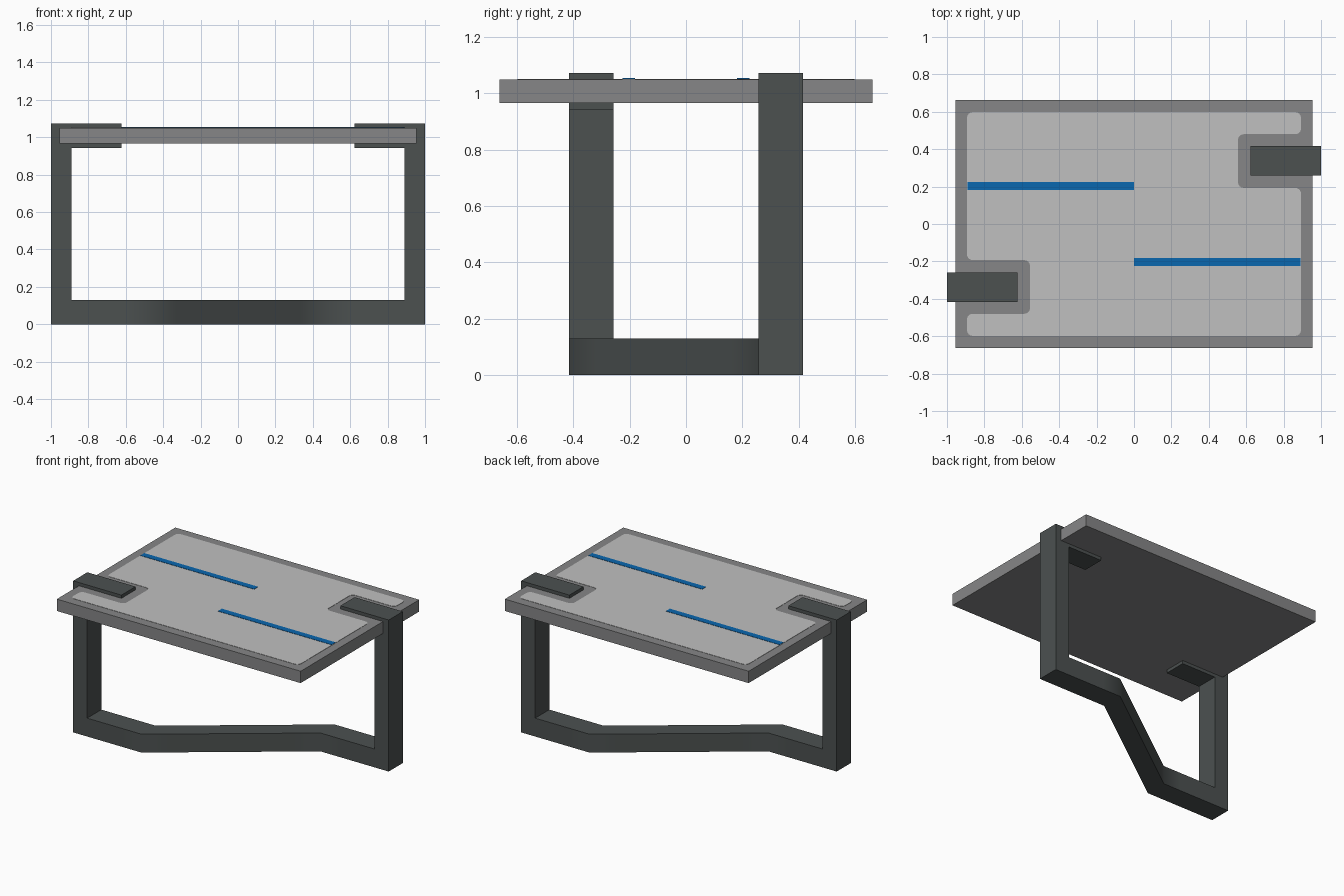
import bpy, bmesh

if "Cube" in bpy.data.objects:
    bpy.data.objects.remove(bpy.data.objects["Cube"])


def material(name, r, g, b):
    m = bpy.data.materials.new(name)
    m.diffuse_color = (r, g, b, 1)
    m.use_nodes = True
    m.node_tree.nodes["Principled BSDF"].inputs["Base Color"].default_value = m.diffuse_color
    return m


FRAME = material("dark grey metal", 0.072, 0.082, 0.081)
RIM = material("mid grey rim", 0.238, 0.240, 0.242)
PANEL = material("light grey panel", 0.527, 0.527, 0.527)
BLUE = material("blue stripe", 0.003, 0.136, 0.429)


def finish(bm, name, mat):
    bmesh.ops.recalc_face_normals(bm, faces=bm.faces)
    me = bpy.data.meshes.new(name)
    bm.to_mesh(me)
    bm.free()
    ob = bpy.data.objects.new(name, me)
    me.materials.append(mat)
    bpy.context.collection.objects.link(ob)
    return ob


def box(name, mat, x0, x1, y0, y1, z0, z1):
    bm = bmesh.new()
    bmesh.ops.create_cube(bm, size=1)
    for v in bm.verts:
        v.co = ((x0 + x1) / 2 + v.co.x * (x1 - x0),
                (y0 + y1) / 2 + v.co.y * (y1 - y0),
                (z0 + z1) / 2 + v.co.z * (z1 - z0))
    return finish(bm, name, mat)


# frame: one swept bar, clamp - post - cranked foot bar - post - clamp
BEND, HALF_W, OFFSET = 0.465, 0.079, 0.337
half = [((-0.622, 1.073), (-0.622, 0.943)), ((-1, 1.073), (-0.89, 0.943)),
        ((-1, 0), (-0.89, 0.13)), ((-0.6, 0), (-0.6, 0.13)),
        ((-BEND, 0), (-BEND, 0.13)), ((-0.33, 0), (-0.33, 0.13))]
path = half + [tuple((-x, z) for x, z in pair) for pair in reversed(half)]
bm = bmesh.new()
rings = []
for outer, inner in path:
    ring = []
    for (x, z), side in ((outer, -1), (outer, 1), (inner, 1), (inner, -1)):
        y = OFFSET * max(-1, min(1, x / BEND)) + side * HALF_W
        ring.append(bm.verts.new((x, y, z)))
    rings.append(ring)
for a, b in zip(rings, rings[1:]):
    for i in range(4):
        j = (i + 1) % 4
        bm.faces.new((a[i], a[j], b[j], b[i]))
bm.faces.new(rings[0])
bm.faces.new(rings[-1])
frame = finish(bm, "frame", FRAME)
bpy.context.view_layer.objects.active = frame
frame.select_set(True)
bpy.ops.object.shade_smooth_by_angle(angle=0.7)

# table top slab
TOP = 1.05
box("table_top", RIM, -0.955, 0.955, -0.663, 0.663, 0.966, TOP)

# light inlay with rounded corners and a notch around each clamp
outline = [(0.893, -0.598), (0.893, 0.193), (0.556, 0.193),
           (0.556, 0.48), (0.893, 0.48), (0.893, 0.598)]
outline += [(-x, -y) for x, y in outline]
bm = bmesh.new()
bm.faces.new([bm.verts.new((x, y, TOP)) for x, y in outline])
bmesh.ops.bevel(bm, geom=bm.verts[:], offset=0.03, segments=4, profile=0.5,
                affect='VERTICES')
ext = bmesh.ops.extrude_face_region(bm, geom=bm.faces[:])
for v in ext["geom"]:
    if isinstance(v, bmesh.types.BMVert):
        v.co.z += 0.002
finish(bm, "top_inlay", PANEL)

# blue stripes
for s, name in ((-1, "left_stripe"), (1, "right_stripe")):
    xs = sorted((0, s * 0.891))
    ys = sorted((-s * 0.181, -s * 0.225))
    box(name, BLUE, *xs, *ys, TOP, TOP + 0.004)
